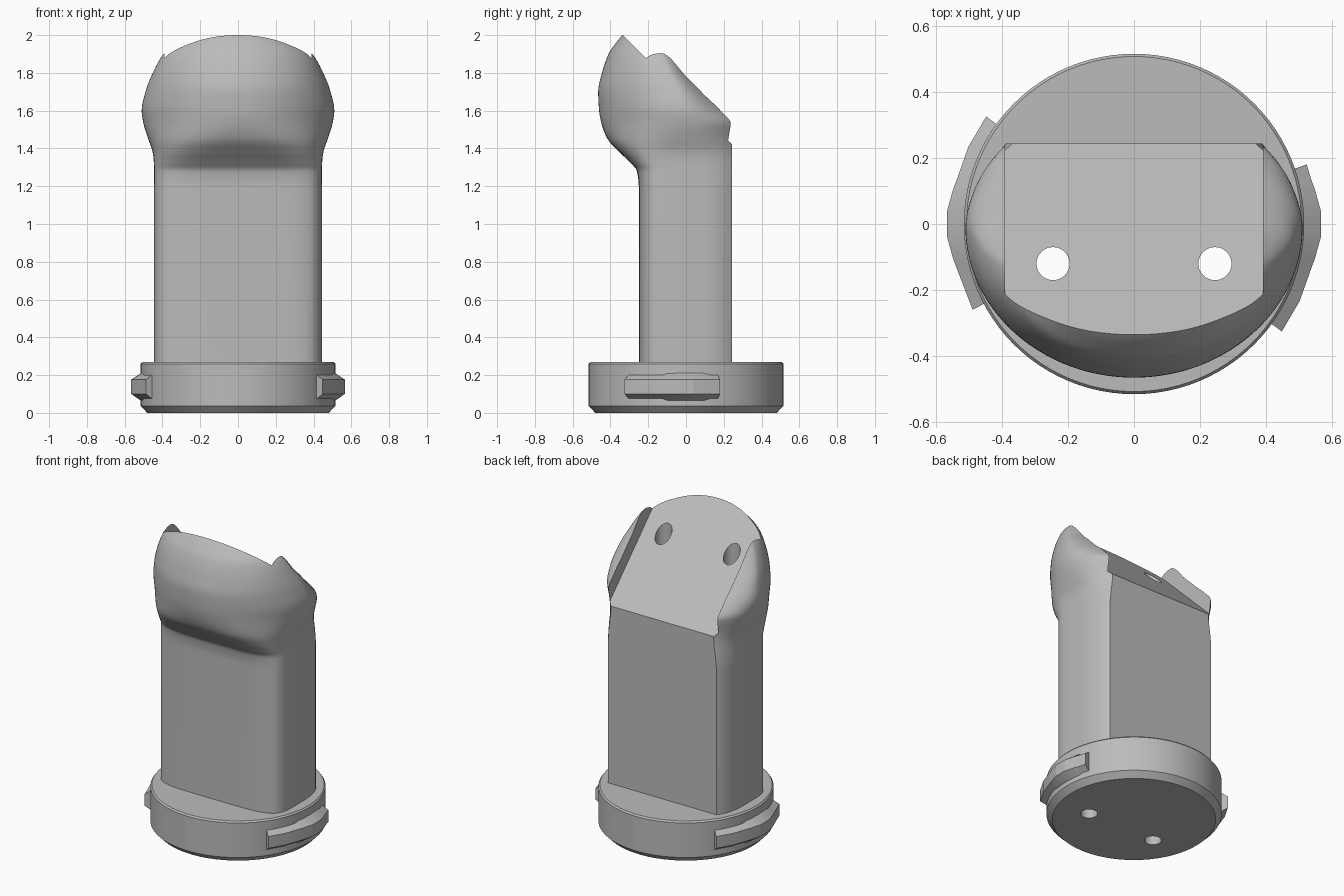
import bpy, bmesh, math
from mathutils import Vector, Matrix

old = bpy.data.objects.get("Cube")
if old:
    bpy.data.objects.remove(old, do_unlink=True)

grey = bpy.data.materials.new("plain grey")
grey.use_nodes = True
COLOUR = (0.5, 0.5, 0.5, 1)
grey.diffuse_color = COLOUR
grey.node_tree.nodes["Principled BSDF"].inputs["Base Color"].default_value = COLOUR


def make_object(name, bm):
    bmesh.ops.recalc_face_normals(bm, faces=bm.faces)
    mesh = bpy.data.meshes.new(name)
    bm.to_mesh(mesh)
    bm.free()
    mesh.materials.append(grey)
    obj = bpy.data.objects.new(name, mesh)
    bpy.context.collection.objects.link(obj)
    return obj


def loft(bm, rings, capped=True):
    loops = [[bm.verts.new(p) for p in ring] for ring in rings]
    count = len(loops[0])
    for low, high in zip(loops, loops[1:]):
        for i in range(count):
            j = (i + 1) % count
            bm.faces.new((low[i], low[j], high[j], high[i]))
    if capped:
        bm.faces.new(loops[0][::-1])
        bm.faces.new(loops[-1])


def cut(obj, cutter):
    mod = obj.modifiers.new("cut " + cutter.name, 'BOOLEAN')
    mod.operation = 'DIFFERENCE'
    mod.solver = 'EXACT'
    mod.object = cutter
    bpy.context.view_layer.objects.active = obj
    bpy.ops.object.modifier_apply(modifier=mod.name)


def smooth(obj, degrees):
    bpy.ops.object.select_all(action='DESELECT')
    obj.select_set(True)
    bpy.context.view_layer.objects.active = obj
    bpy.ops.object.shade_smooth_by_angle(angle=math.radians(degrees))


# Shaft and head: height, half width, front reach, centre y, back reach, roundness
SECTIONS = [
    (0.27, .445, .25, 0, .35, 5), (1.2, .445, .25, 0, .35, 5),
    (1.28, .445, .26, 0, .35, 4.6), (1.33, .446, .3, 0, .355, 4),
    (1.38, .452, .352, 0, .36, 3.3), (1.45, .475, .415, 0, .365, 2.5),
    (1.53, .5, .447, 0, .373, 2.1), (1.6, .51, .46, -.01, .3, 2),
    (1.7, .49, .465, -.04, .2, 2), (1.8, .451, .445, -.09, .147, 2),
    (1.9, .394, .41, -.13, .12, 2), (1.96, .32, .37, -.15, .1, 2),
    (2.0, .27, .335, -.16, .08, 2), (2.04, .2, .28, -.17, .06, 2),
]


def blend(a, b, c, d, t):
    # Monotone cubic between neighbouring sections
    def slope(p, q, r, k):
        s1, s2 = (q[k] - p[k]) / max(q[0] - p[0], .01), (r[k] - q[k]) / max(r[0] - q[0], .01)
        return 0 if s1 * s2 <= 0 else 2 * s1 * s2 / (s1 + s2)
    h = c[0] - b[0]
    out = [b[0] + h * t]
    for k in range(1, len(b)):
        m0, m1 = slope(a, b, c, k) * h, slope(b, c, d, k) * h
        out.append((1 + 2 * t) * (1 - t) ** 2 * b[k] + t * (1 - t) ** 2 * m0
                   + t * t * (3 - 2 * t) * c[k] + t * t * (t - 1) * m1)
    return out


def section_ring(z, w, front, y0, back, n, count=128):
    ring = []
    for i in range(count):
        a = math.tau * i / count
        c, s = math.cos(a), math.sin(a)
        reach, e = (back, 2 + (n - 2) / 3) if s > 0 else (front + y0, n)
        x = w * math.copysign(abs(c) ** (2 / e), c)
        ring.append((x, y0 + reach * math.copysign(abs(s) ** (2 / e), s), z))
    return ring


rings = []
last = len(SECTIONS) - 1
for i in range(last):
    quad = [SECTIONS[min(max(i + k, 0), last)] for k in (-1, 0, 1, 2)]
    steps = 1 if i == 0 else 5
    rings += [section_ring(*blend(*quad, k / steps)) for k in range(steps)]
rings.append(section_ring(*SECTIONS[-1]))
bm = bmesh.new()
loft(bm, rings)

# Flat back
sliced = bmesh.ops.bisect_plane(bm, geom=bm.verts[:] + bm.edges[:] + bm.faces[:],
                                plane_co=(0, .243, 0), plane_no=(0, 1, 0), clear_outer=True)
rim = [g for g in sliced["geom_cut"] if isinstance(g, bmesh.types.BMEdge)]
bmesh.ops.holes_fill(bm, edges=rim)
shaft = make_object("shaft_and_head", bm)

# Sloped seat between the two ears
bm = bmesh.new()
profile = [(.8, .865), (-.8, 2.465), (-.8, 3), (.8, 3)]
loft(bm, [[(x, y, z) for y, z in profile] for x in (-.39, .39)])
seat_cutter = make_object("seat_cutter", bm)

# Round base with chamfered rims
bm = bmesh.new()
loft(bm, [[(r * math.cos(math.tau * i / 96), r * math.sin(math.tau * i / 96), z) for i in range(96)]
          for r, z in ((.48, 0), (.515, .036), (.515, .26), (.507, .27))])
base = make_object("round_base", bm)

# Two vertical through holes
bm = bmesh.new()
for x in (-.245, .245):
    bmesh.ops.create_cone(bm, cap_ends=True, segments=40, radius1=.05, radius2=.05,
                          depth=4, matrix=Matrix.Translation((x, -.12, 1)))
hole_cutter = make_object("hole_cutter", bm)

cut(shaft, seat_cutter)
cut(shaft, hole_cutter)
cut(base, hole_cutter)
for cutter in (seat_cutter, hole_cutter):
    bpy.data.objects.remove(cutter, do_unlink=True)
smooth(shaft, 28)
smooth(base, 25)


# Side lugs: tapered bars that follow the base, thicker in the middle
def lug(name, start, end, turn):
    angles = [start, (start - 14) / 2, -14, -11, -4, 4, 11, 14, end]
    rings = []
    for deg in angles:
        a = math.radians(deg + turn)
        swell = min(max((14 - abs(deg)) / 10, 0), 1)
        r = .553 + .014 * swell
        inner = .065 + .01 * min(swell * 3, 1)
        rings.append([(q * math.cos(a), q * math.sin(a), .138 + h) for q, h in
                      ((.49, -inner), (.512, -inner), (r, -.038), (r, .038), (.512, inner), (.49, inner))])
    bm = bmesh.new()
    loft(bm, rings)
    smooth(make_object(name, bm), 12)


lug("left_lug", -36, 19, 0)
lug("right_lug", -36, 28, 180)
